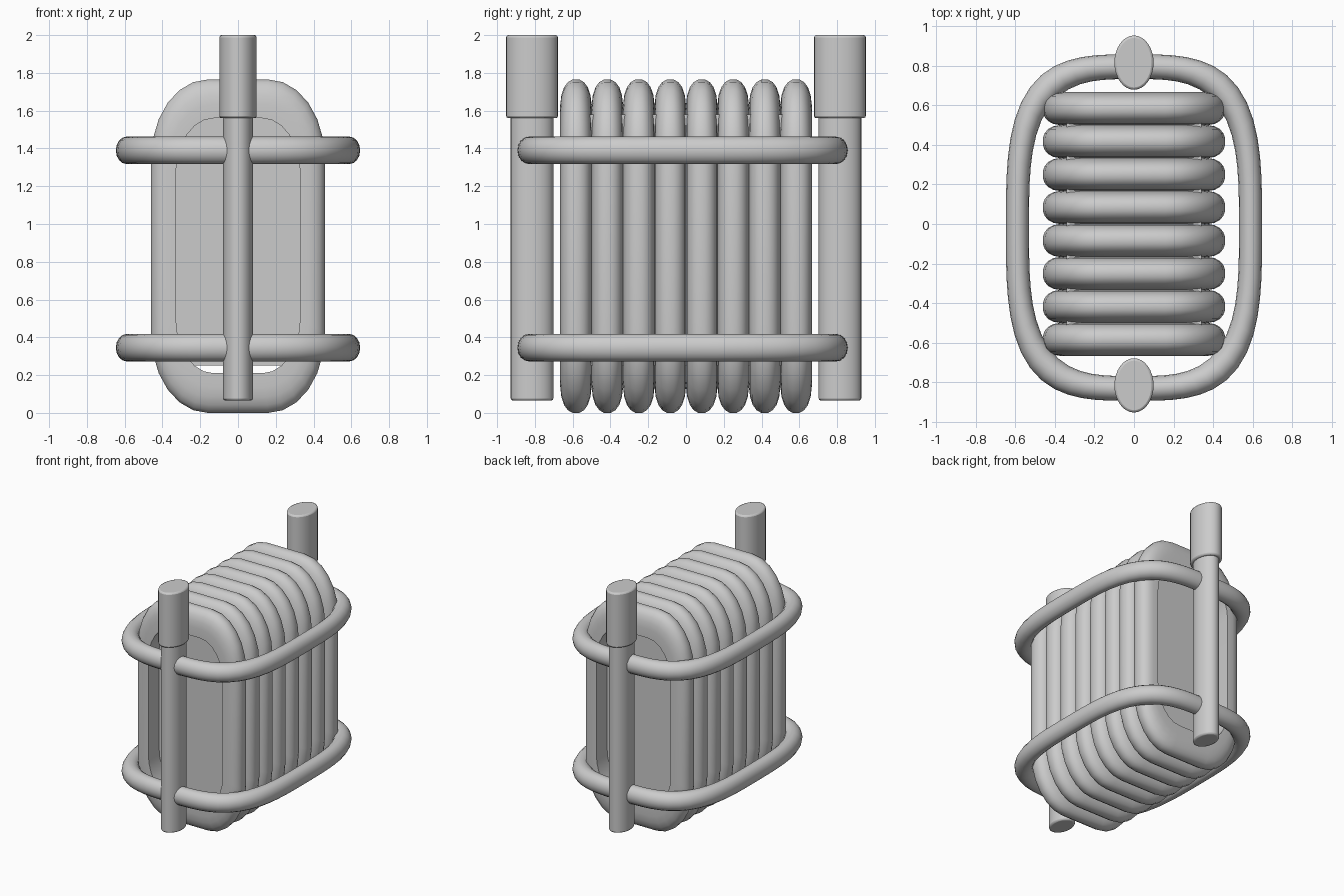
import bpy, bmesh, math

if "Cube" in bpy.data.objects:
    bpy.data.objects.remove(bpy.data.objects["Cube"])

def finish(name, bm, bevel=0):
    bmesh.ops.recalc_face_normals(bm, faces=bm.faces)
    me = bpy.data.meshes.new(name)
    bm.to_mesh(me)
    bm.free()
    ob = bpy.data.objects.new(name, me)
    bpy.context.collection.objects.link(ob)
    if bevel:
        m = ob.modifiers.new("Bevel", 'BEVEL')
        m.width, m.segments, m.limit_method = bevel, 2, 'ANGLE'
    bpy.ops.object.select_all(action='DESELECT')
    ob.select_set(True)
    bpy.context.view_layer.objects.active = ob
    bpy.ops.object.shade_smooth_by_angle(angle=math.radians(40))
    return ob

def sweep(name, inner, outer, section, place):
    """Closed ring: section points (f, h) blend inner->outer loop at height h."""
    bm = bmesh.new()
    rows = []
    for (ax, ay), (bx, by) in zip(inner, outer):
        rows.append([bm.verts.new(place(ax + (bx - ax) * f, ay + (by - ay) * f, h))
                     for f, h in section])
    n, k = len(rows), len(section)
    for i in range(n):
        r, s = rows[i], rows[(i + 1) % n]
        for j in range(k):
            bm.faces.new((r[j], r[(j + 1) % k], s[(j + 1) % k], s[j]))
    return finish(name, bm)

def rounded_rect(w, z0, z1, rx, rz, seg=6):
    pts = []
    for q, (sx, sz) in enumerate([(1, 1), (-1, 1), (-1, -1), (1, -1)]):
        cz = z1 - rz if sz > 0 else z0 + rz
        for i in range(seg + 1):
            a = math.pi / 2 * (q + i / seg)
            pts.append((sx * (w - rx) + rx * math.cos(a), cz + rz * math.sin(a)))
    return pts

def superellipse(a, b, n=3.3, count=64):
    pts = []
    for i in range(count):
        t = math.tau * i / count
        c, s = math.cos(t), math.sin(t)
        r = (abs(c) ** n + abs(s) ** n) ** (-1 / n)
        pts.append((a * r * c, b * r * s))
    return pts

# eight rounded fins, each an open ring
half = [(0, .083), (.35, .083), (.6, .077), (.8, .063), (.93, .043), (1, .018)]
fin_section = half + [(f, -h) for f, h in reversed(half)]
fin_in = rounded_rect(.33, .21, 1.56, .2, .3)
fin_out = rounded_rect(.46, 0, 1.765, .3, .42)
for i in range(8):
    y = (i - 3.5) * .1665
    sweep(f"fin_{i + 1}", fin_in, fin_out, fin_section, lambda u, v, h, y=y: (u, y + h, v))

# core block filling the fins
bm = bmesh.new()
bmesh.ops.create_cube(bm, size=1)
for v in bm.verts:
    v.co = (v.co.x * .68, v.co.y * 1.06, .915 + v.co.z * 1.33)
finish("core", bm)

# guard rails
rail_section = [(.5 + .5 * math.cos(math.tau * i / 16), .073 * math.sin(math.tau * i / 16))
                for i in range(16)]
for name, z in (("lower_rail", .345), ("upper_rail", 1.39)):
    sweep(name, superellipse(.53, .75), superellipse(.647, .875), rail_section,
          lambda u, v, h, z=z: (u, v - .018, z + h))

# oval posts with thicker caps
def oval_post(name, y, rx, ry, z0, z1):
    bm = bmesh.new()
    bmesh.ops.create_cone(bm, cap_ends=True, segments=32, radius1=1, radius2=1, depth=1)
    for v in bm.verts:
        v.co = (v.co.x * rx, y + v.co.y * ry, (z0 + z1) / 2 + v.co.z * (z1 - z0))
    finish(name, bm, .012)

for side, y in (("front", -.815), ("back", .815)):
    oval_post(side + "_post", y, .08, .113, .065, 1.6)
    oval_post(side + "_post_cap", y, .099, .137, 1.56, 2.0)
